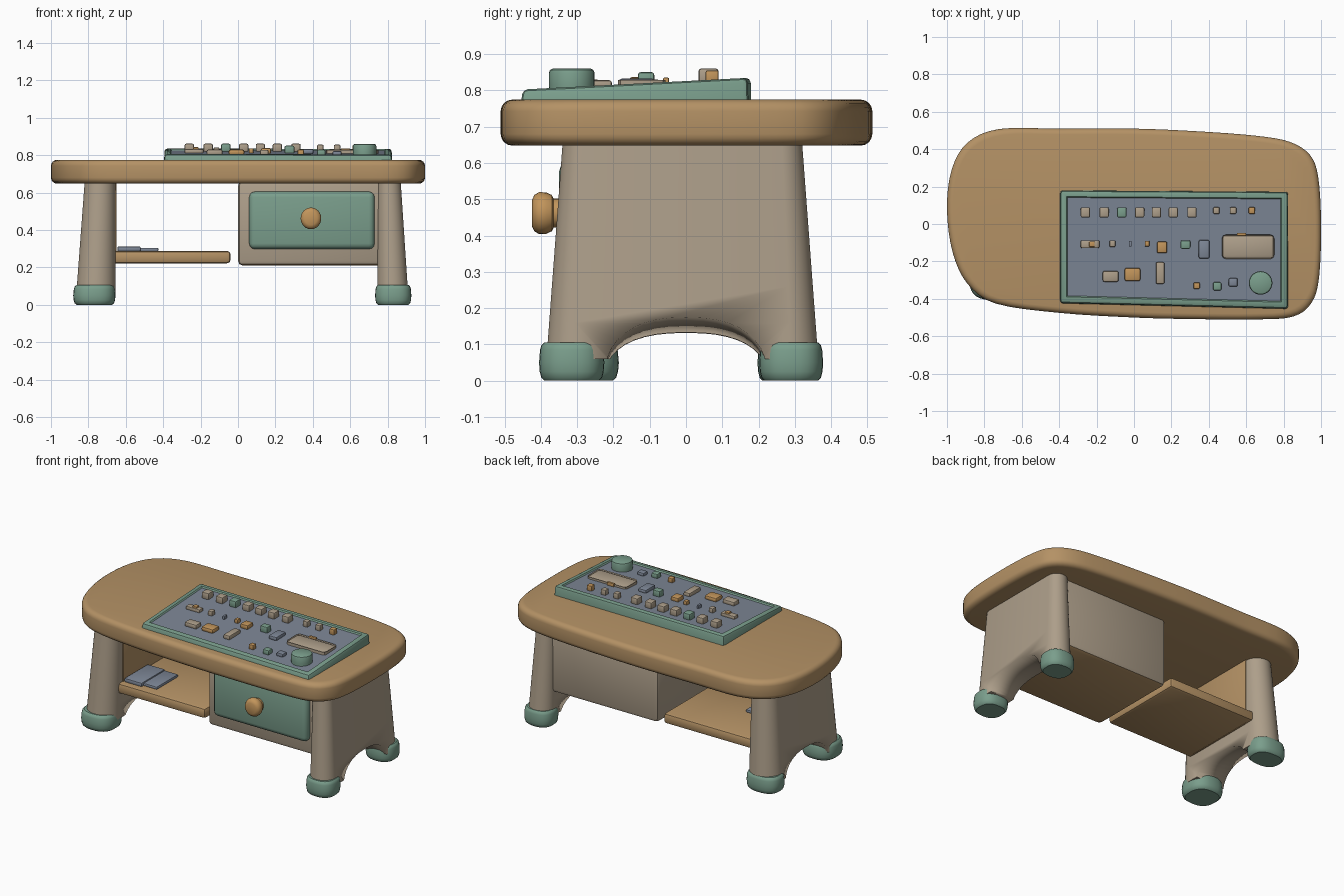
import bpy, bmesh, math
from mathutils import Vector

if "Cube" in bpy.data.objects:
    bpy.data.objects.remove(bpy.data.objects["Cube"])


def mat(name, r, g, b):
    m = bpy.data.materials.new(name)
    m.diffuse_color = (r, g, b, 1)
    m.use_nodes = True
    m.node_tree.nodes["Principled BSDF"].inputs["Base Color"].default_value = m.diffuse_color
    return m


WOOD = mat("wood", .456, .285, .130)
BEIGE = mat("beige", .42, .345, .255)
GREEN = mat("sage green", .195, .342, .262)
GREY = mat("slate grey", .205, .240, .305)
ORANGE = mat("amber wood", .54, .300, .105)


def finish(name, bm, *mats):
    bmesh.ops.recalc_face_normals(bm, faces=bm.faces)
    me = bpy.data.meshes.new(name)
    bm.to_mesh(me)
    bm.free()
    for m in mats:
        me.materials.append(m)
    ob = bpy.data.objects.new(name, me)
    bpy.context.collection.objects.link(ob)
    bpy.context.view_layer.objects.active = ob
    bpy.ops.object.select_all(action='DESELECT')
    ob.select_set(True)
    bpy.ops.object.shade_smooth_by_angle(angle=math.radians(35))
    return ob


def loft(name, rings, *mats):
    bm = bmesh.new()
    vs = [[bm.verts.new(p) for p in r] for r in rings]
    n = len(vs[0])
    for a, b in zip(vs, vs[1:]):
        for i in range(n):
            j = (i + 1) % n
            bm.faces.new((a[i], a[j], b[j], b[i]))
    bm.faces.new(vs[0][::-1])
    bm.faces.new(vs[-1])
    return finish(name, bm, *mats)


def rbox(name, lo, hi, r, *mats, seg=2, rule=None):
    """Rounded box between two corners."""
    bm = bmesh.new()
    bmesh.ops.create_cube(bm, size=1)
    for v in bm.verts:
        v.co = Vector([(l + h) / 2 + c * (h - l) for l, h, c in zip(lo, hi, v.co)])
    bmesh.ops.bevel(bm, geom=bm.edges[:], offset=r, segments=seg, profile=.5, affect='EDGES')
    if rule:
        bm.normal_update()
        for f in bm.faces:
            f.material_index = rule(f)
    return finish(name, bm, *mats)


def oval(cx, cy, z, a, b, e=2.0, n=32):
    """Superellipse ring."""
    out = []
    for i in range(n):
        c, s = math.cos(2 * math.pi * i / n), math.sin(2 * math.pi * i / n)
        out.append((cx + a * math.copysign(abs(c) ** (2 / e), c),
                    cy + b * math.copysign(abs(s) ** (2 / e), s), z))
    return out


# Table top: smoothed uneven outline with a rounded rim
pts = [(-1, .08), (-.975, .29), (-.89, .435), (-.72, .508), (-.4, .51), (0, .51), (.35, .495),
       (.65, .472), (.83, .44), (.94, .37), (.985, .25), (1, 0), (.99, -.28), (.95, -.42),
       (.85, -.495), (.65, -.51), (.3, -.508), (0, -.5), (-.4, -.475), (-.74, -.425),
       (-.89, -.32), (-.97, -.15)]
outline = []
P = [Vector(p) for p in pts]
for i in range(len(P)):
    a, b, c, d = (P[(i + k) % len(P)] for k in (-1, 0, 1, 2))
    for t in (0, .25, .5, .75):
        outline.append(.5 * (2 * b + (c - a) * t + (2 * a - 5 * b + 4 * c - d) * t * t
                             + (3 * b - a - 3 * c + d) * t ** 3))
R = .032
prof = [(R * (1 - math.sin(t)), .648 + R * (1 - math.cos(t))) for t in (0, .4, .8, 1.2, 1.571)]
prof += [(d, 1.423 - z) for d, z in prof[::-1]]
loft("table_top", [[(p.x * (1 - d), p.y * (1 - d / .51), z) for p in outline] for d, z in prof], WOOD)


# Leg panels: tapered, round-ended slabs with an arch cut out below
def leg_panel(name, s, x_in, top_out, bot_out):
    rings = []
    for k in range(7):
        t = k / 6
        z = .06 + t * .6
        out = bot_out + (top_out - bot_out) * t
        hx, cx = (out - x_in) / 2, (out + x_in) / 2
        hy = .375 - .045 * t
        r = hx
        ring = []
        for i in range(32):
            a = 2 * math.pi * (i + .5) / 32
            side = 1 if math.sin(a) > 0 else -1
            ring.append((s * (cx + hx * math.cos(a)),
                         -.01 + side * (hy - r) + r * math.sin(a), z))
        rings.append(ring)
    ob = loft(name, rings, BEIGE)
    cut = []
    for x, h in ((x_in - .03, .125), (bot_out + .03, .185)):
        cut.append([(s * x, y, z) for y, z, _ in oval(0, 0, 0, .225, h, 2.4, 40)])
    cutter = loft(name + "_arch_cutter", cut, BEIGE)
    cutter.hide_render = True
    mod = ob.modifiers.new("arch", 'BOOLEAN')
    mod.object = cutter
    mod.operation = 'DIFFERENCE'
    mod.solver = 'EXACT'
    bpy.context.view_layer.objects.active = ob
    bpy.ops.object.modifier_apply(modifier="arch")
    bpy.data.objects.remove(cutter)


leg_panel("left_leg_panel", -1, .655, .82, .865)
leg_panel("right_leg_panel", 1, .745, .87, .91)
rbox("left_panel_lining", (-.657, -.24, .22), (-.649, .24, .65), .002, WOOD)

# Rounded feet
for name, cx, cy, a, b in (("left_front_foot", -.768, -.295, .113, .11),
                           ("left_back_foot", -.768, .285, .113, .088),
                           ("right_front_foot", .83, -.315, .097, .09),
                           ("right_back_foot", .83, .29, .097, .088)):
    levels = ((0, .84), (.008, .93), (.025, .98), (.05, 1), (.085, .97), (.098, .93), (.105, .85))
    loft(name, [oval(cx, cy, z, a * k, b * k, 2.5, 28) for z, k in levels], GREEN)

# Drawer cabinet, drawer front and knob
rbox("drawer_cabinet", (0, -.31, .21), (.77, .29, .66), .025, BEIGE, WOOD,
     rule=lambda f: int(f.normal.z < -.9))
rbox("drawer_front", (.06, -.35, .298), (.73, -.28, .605), .03, GREEN, seg=3)
knob = [(-.33, .04), (-.365, .04), (-.37, .05), (-.385, .057), (-.405, .058), (-.418, .05), (-.425, .035)]
loft("drawer_knob", [[(x, y, z) for x, z, _ in oval(.39, .462, 0, r * .95, r, 2, 24)]
                     for y, r in knob], ORANGE)

# Open shelf with a folded booklet
rbox("shelf", (-.68, -.28, .222), (-.04, .29, .288), .018, WOOD)
rbox("booklet_left", (-.645, -.24, .285), (-.52, .0, .312), .008, GREY)
rbox("booklet_right", (-.525, -.22, .285), (-.425, .0, .305), .008, GREY)


# Sloped control console: green frame with recessed grey bed
def top_z(y):
    return .803 + (y + .45) / .625 * .032


bm = bmesh.new()
corners = [(-.395, -.425), (.825, -.455), (.825, .172), (-.395, .18)]
lower = [bm.verts.new((x, y, .765)) for x, y in corners]
upper = [bm.verts.new((x * .995, y * .99, top_z(y))) for x, y in corners]
for i in range(4):
    j = (i + 1) % 4
    bm.faces.new((lower[i], lower[j], upper[j], upper[i]))
bm.faces.new(lower[::-1])
top = bm.faces.new(upper)
bmesh.ops.recalc_face_normals(bm, faces=bm.faces)
bmesh.ops.bevel(bm, geom=[e for e in bm.edges if any(v in upper for v in e.verts)],
                offset=.014, segments=2, profile=.5, affect='EDGES')
bm.normal_update()
top = max((f for f in bm.faces if f.normal.z > .9), key=lambda f: f.calc_area())
bmesh.ops.inset_region(bm, faces=[top], thickness=.025, depth=0)
bmesh.ops.inset_region(bm, faces=[top], thickness=.008, depth=-.008)
top.material_index = 1
finish("console", bm, GREEN, GREY)


# Console controls
def control(name, x, y, w, d, h, m):
    z = top_z(y) - .012
    rbox(name, (x - w / 2, y - d / 2, z), (x + w / 2, y + d / 2, z + .012 + h),
         min(w, d) * .16, m)


for i, x in enumerate((-.26, -.16, -.065, .03, .12, .21, .31)):
    control(f"key_{i + 1}", x, .062, .05, .055, .032, GREEN if i == 2 else BEIGE)
for i, x in enumerate((.44, .53, .63)):
    control(f"small_key_{i + 1}", x, .072, .034, .036, .026, (BEIGE, BEIGE, ORANGE)[i])

for name, x, y, w, d, h, m in (
        ("slide_switch", -.235, -.108, .10, .042, .012, BEIGE),
        ("slide_switch_cap", -.225, -.108, .03, .03, .022, ORANGE),
        ("peg_1", -.115, -.105, .03, .036, .02, BEIGE),
        ("peg_2", -.02, -.105, .014, .03, .012, GREY),
        ("peg_3", .07, -.105, .025, .03, .015, ORANGE),
        ("amber_button", .15, -.125, .055, .062, .018, ORANGE),
        ("green_button", .275, -.11, .052, .045, .03, GREEN),
        ("grey_lever", .375, -.135, .058, .10, .014, GREY),
        ("display_plate", .61, -.122, .28, .13, .010, BEIGE),
        ("display_tab", .575, -.055, .05, .016, .012, ORANGE),
        ("beige_button", -.125, -.28, .085, .058, .018, BEIGE),
        ("wide_amber_button", -.008, -.27, .085, .072, .018, ORANGE),
        ("beige_lever", .14, -.262, .046, .115, .016, BEIGE),
        ("amber_peg", .335, -.33, .034, .034, .02, ORANGE),
        ("sage_peg", .445, -.333, .044, .044, .02, GREEN),
        ("slate_peg", .53, -.312, .048, .044, .012, GREY)):
    control(name, x, y, w, d, h, m)

# Large dial
loft("dial", [oval(.677, -.315, z, r, r, 2, 28) for z, r in
              ((.79, .062), (.815, .063), (.848, .063), (.856, .06), (.86, .053))], GREEN)
